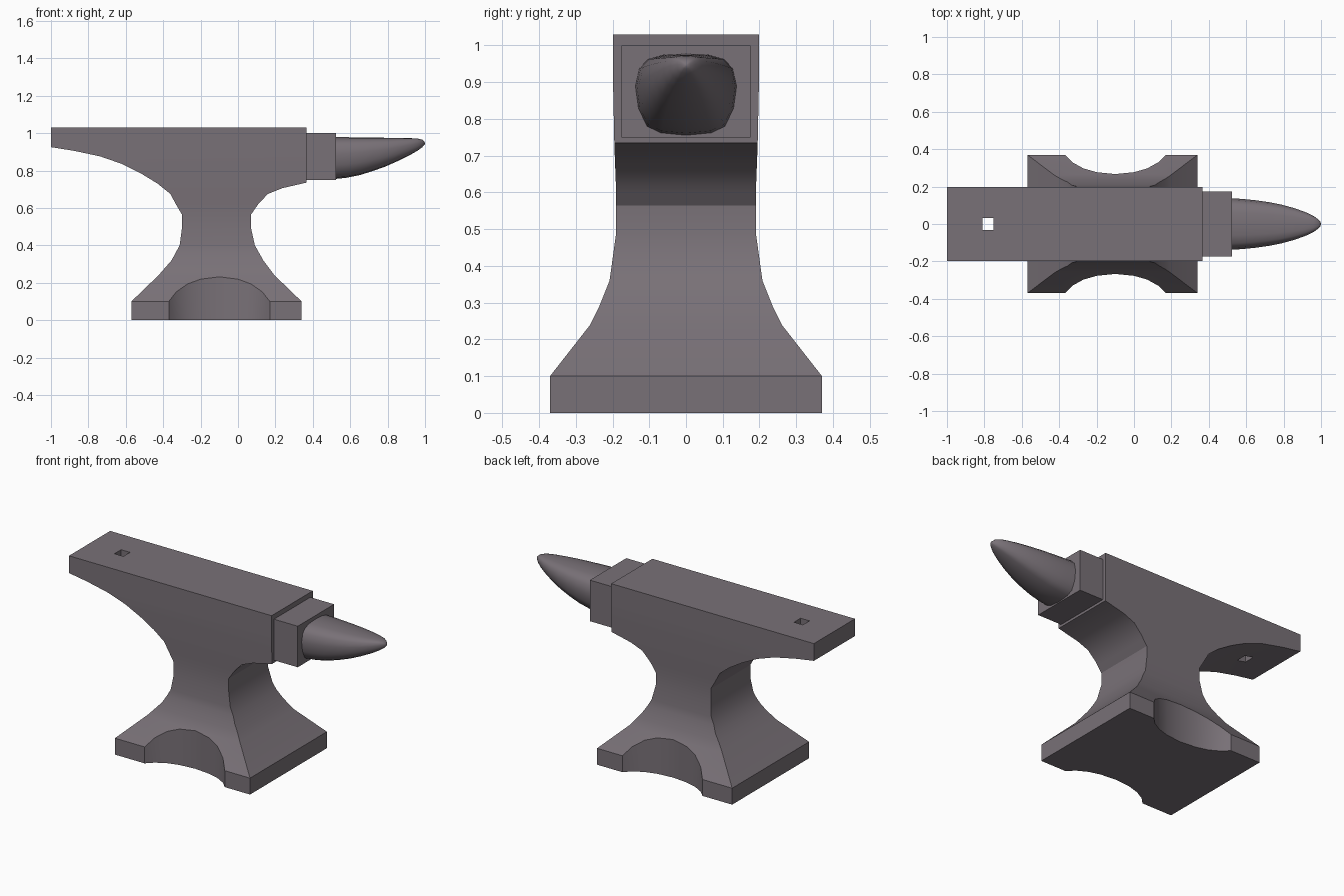
import bpy, bmesh, math

if "Cube" in bpy.data.objects:
    bpy.data.objects.remove(bpy.data.objects["Cube"])

steel = bpy.data.materials.new("dark steel")
steel.diffuse_color = (0.19, 0.165, 0.185, 1)
steel.use_nodes = True
steel.node_tree.nodes["Principled BSDF"].inputs["Base Color"].default_value = steel.diffuse_color


def loft(name, rings):
    """Skin a list of equal-length closed rings and cap both ends."""
    bm = bmesh.new()
    vs = [[bm.verts.new(p) for p in r] for r in rings]
    n = len(rings[0])
    for a, b in zip(vs, vs[1:]):
        for i in range(n):
            j = (i + 1) % n
            bm.faces.new((a[i], a[j], b[j], b[i]))
    bm.faces.new(vs[0][::-1])
    bm.faces.new(vs[-1])
    bmesh.ops.recalc_face_normals(bm, faces=bm.faces)
    me = bpy.data.meshes.new(name)
    bm.to_mesh(me)
    bm.free()
    me.materials.append(steel)
    ob = bpy.data.objects.new(name, me)
    bpy.context.collection.objects.link(ob)
    return ob


def prism(name, pts, z0, z1):
    return loft(name, [[(x, y, z) for x, y in pts] for z in (z0, z1)])


def rect(x0, x1, y):
    return [(x0, -y), (x1, -y), (x1, y), (x0, y)]


def lerp(table, z):
    for (a, va), (b, vb) in zip(table, table[1:]):
        if z <= b:
            return va + (vb - va) * (z - a) / (b - a)
    return table[-1][1]


# Body outlines as (height, position): heel side, horn side, half width
LEFT = [(0, -.57), (.1, -.57), (.24, -.425), (.32, -.355), (.4, -.312), (.49, -.30),
        (.565, -.30), (.62, -.332), (.675, -.362), (.73, -.43), (.785, -.52),
        (.835, -.62), (.875, -.735), (.905, -.875), (.925, -1), (1.03, -1)]
RIGHT = [(0, .34), (.1, .34), (.24, .195), (.32, .135), (.4, .09), (.49, .07),
         (.565, .07), (.62, .108), (.675, .16), (.705, .235), (.735, .365), (1.03, .365)]
WIDTH = [(0, .37), (.1, .37), (.235, .263), (.285, .238), (.36, .208), (.49, .19),
         (.6, .19), (.73, .195), (.875, .198), (1.03, .198)]
levels = sorted({z for t in (LEFT, RIGHT, WIDTH) for z, _ in t})
levels = [z for z in levels if z not in (.235,)]
body = loft("anvil_body", [[(x, y, z) for x, y in
            rect(lerp(LEFT, z), lerp(RIGHT, z), lerp(WIDTH, z))] for z in levels])

# Cutters: arched scoops on both sides of the foot, square hole in the heel
half = [(.30, .40), (.27, .37), (.23, .33), (.17, .297), (.10, .277), (0, .267)]
arc = half + [(-x, y) for x, y in half[-2::-1]]
cutters = [prism("scoop_cutter", [(-.1 + x, s * y) for x, y in arc], -.1, .5)
           for s in (-1, 1)]
cutters.append(prism("hole_cutter", rect(-.81, -.75, .032), .6, 1.2))
for c in cutters:
    c.hide_render = True
    c.hide_set(True)
    m = body.modifiers.new("cut", 'BOOLEAN')
    m.operation = 'DIFFERENCE'
    m.solver = 'EXACT'
    m.object = c

# Bake the cuts and drop the cutters
dg = bpy.context.evaluated_depsgraph_get()
baked = bpy.data.meshes.new_from_object(body.evaluated_get(dg))
body.modifiers.clear()
body.data = baked
for c in cutters:
    bpy.data.objects.remove(c)

# Step block between face and horn
prism("step_block", rect(.36, .525, .175), .75, 1.0)

# Horn: rounded section lofted along x as (x, half width, bottom, top)
sec = [(0, 1), (.44, .985), (.75, .93), (.92, .82), (1, .6), (.94, .33),
       (.77, .11), (.5, .03), (0, 0)]
sec += [(-y, t) for y, t in sec[-2:0:-1]]
STATIONS = [(.52, .138, .755, .978), (.58, .134, .761, .978), (.65, .127, .775, .977),
            (.72, .117, .797, .976), (.79, .103, .822, .975), (.86, .084, .853, .974),
            (.92, .062, .883, .973), (.96, .043, .906, .971), (.985, .025, .924, .965),
            (.996, .012, .936, .956), (1.0, .003, .943, .948)]
horn = loft("horn", [[(x, w * y, b + (t - b) * k) for y, k in sec]
                     for x, w, b, t in STATIONS])

# Smooth the curved faces, keep the edges sharp
for ob, angle in ((body, 30), (horn, 50)):
    bpy.ops.object.select_all(action='DESELECT')
    ob.select_set(True)
    bpy.context.view_layer.objects.active = ob
    bpy.ops.object.shade_smooth_by_angle(angle=math.radians(angle))
